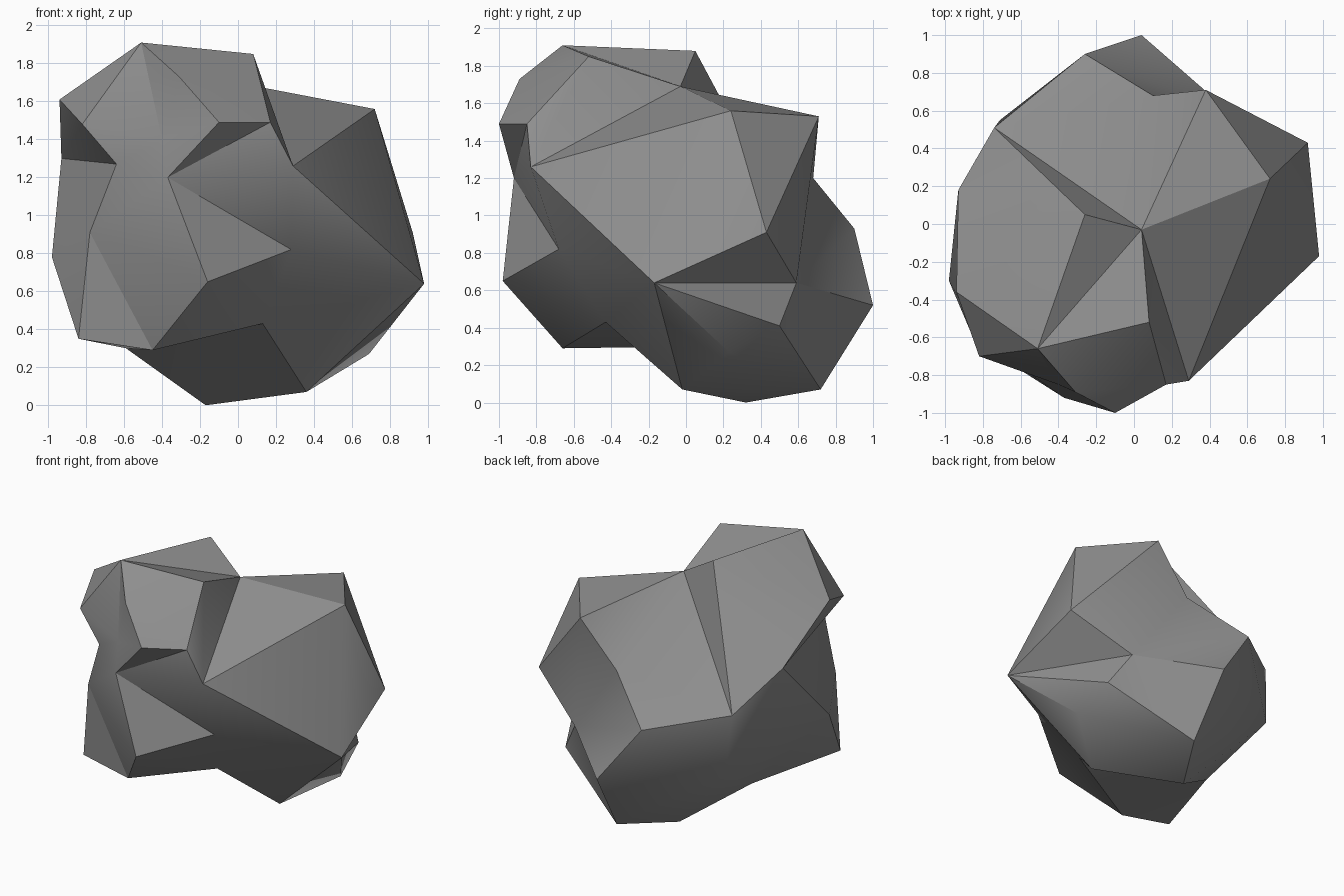
import bpy, bmesh
from itertools import combinations
from mathutils import Vector

if "Cube" in bpy.data.objects:
    bpy.data.objects.remove(bpy.data.objects["Cube"])

# Corner points of the boulder, numbered from 1
CORNERS = [Vector(p) for p in (
    # top ridge, overhanging brow and front bulge
    (-.51, -.66, 1.91), (.08, -.52, 1.85), (-.26, .05, 1.88), (-.31, -.89, 1.73),
    (-.10, -1.0, 1.49), (.17, -.85, 1.49), (.29, -.83, 1.26), (-.37, -.92, 1.20),
    (-.40, -.85, 1.40), (-.64, -.73, 1.27), (-.82, -.70, 1.48), (-.94, -.36, 1.61),
    # left side and lower front
    (-.93, .18, 1.30), (-.98, -.30, .78), (-.78, -.66, .91), (-.84, -.63, .35),
    (-.45, -.66, .29), (-.16, -.98, .65), (.28, -.68, .82), (.13, -.43, .43),
    # right side and back
    (.98, -.17, .64), (.04, -.03, 1.69), (.72, .24, 1.56), (.38, .71, 1.53),
    (.92, .43, .91), (.51, .59, .64), (.10, .68, 1.20), (-.26, .90, .93),
    (.04, 1.0, .52), (.65, .50, .41), (.69, .23, .27),
    # base and back left
    (.36, -.02, .07), (.07, .72, .07), (-.17, .32, 0), (-.74, .51, 1.02),
    (-.71, .55, .575), (-.59, .06, .30))]

# Creases that must exist, as chains of corner numbers
CREASES = ((3, 22, 1, 9, 11, 13, 10), (2, 22, 7, 8, 6), (5, 8, 19, 21, 7, 23),
           (17, 18, 20, 17), (19, 20, 21, 32, 20), (26, 21, 30, 33, 31, 21),
           (24, 26, 33, 36, 29), (30, 26, 28, 35, 22, 24), (22, 27, 28),
           (3, 35, 13, 36), (12, 13, 14, 15, 16, 37), (32, 33))

CENTRE = Vector((-.05, -.05, .9))
RAYS = [(p - CENTRE).normalized() for p in CORNERS]


def side(a, b, c):
    return RAYS[a].cross(RAYS[b]).dot(RAYS[c])


def crosses(e, f):
    """True when two edges cross as seen from the centre."""
    (a, b), (c, d) = e, f
    if len({a, b, c, d}) < 4:
        return False
    if side(a, b, c) * side(a, b, d) >= 0 or side(c, d, a) * side(c, d, b) >= 0:
        return False
    p = RAYS[a].cross(RAYS[b]).cross(RAYS[c].cross(RAYS[d]))
    return p.dot(RAYS[a] + RAYS[b]) * p.dot(RAYS[c] + RAYS[d]) > 0


def rock_edges():
    """Creases first, then the shortest edges that still fit between them."""
    wanted = [tuple(sorted((a - 1, b - 1)))
              for chain in CREASES for a, b in zip(chain, chain[1:])]
    rest = sorted(combinations(range(len(CORNERS)), 2),
                  key=lambda e: (CORNERS[e[0]] - CORNERS[e[1]]).length)
    edges = []
    for e in wanted + rest:
        if e not in edges and not any(crosses(e, f) for f in edges):
            edges.append(e)
    return set(edges)


def rock_faces(edges):
    """Every empty triangle of edges, wound to face outwards."""
    for a, b, c in combinations(range(len(CORNERS)), 3):
        if not {(a, b), (a, c), (b, c)} <= edges:
            continue
        if side(a, b, c) < 0:
            b, c = c, b
        if not any(side(a, b, k) > 0 and side(b, c, k) > 0 and side(c, a, k) > 0
                   for k in range(len(CORNERS)) if k not in (a, b, c)):
            yield a, b, c


# Boulder
bm = bmesh.new()
verts = [bm.verts.new(p) for p in CORNERS]
for tri in rock_faces(rock_edges()):
    bm.faces.new([verts[i] for i in tri])
mesh = bpy.data.meshes.new("boulder")
bm.to_mesh(mesh)
bm.free()

stone = bpy.data.materials.new("grey stone")
stone.diffuse_color = (.27, .27, .27, 1)
stone.use_nodes = True
stone.node_tree.nodes["Principled BSDF"].inputs["Base Color"].default_value = stone.diffuse_color
mesh.materials.append(stone)

boulder = bpy.data.objects.new("boulder", mesh)
bpy.context.collection.objects.link(boulder)
bpy.context.view_layer.objects.active = boulder
boulder.select_set(True)
bpy.ops.object.shade_smooth_by_angle(angle=.52)
